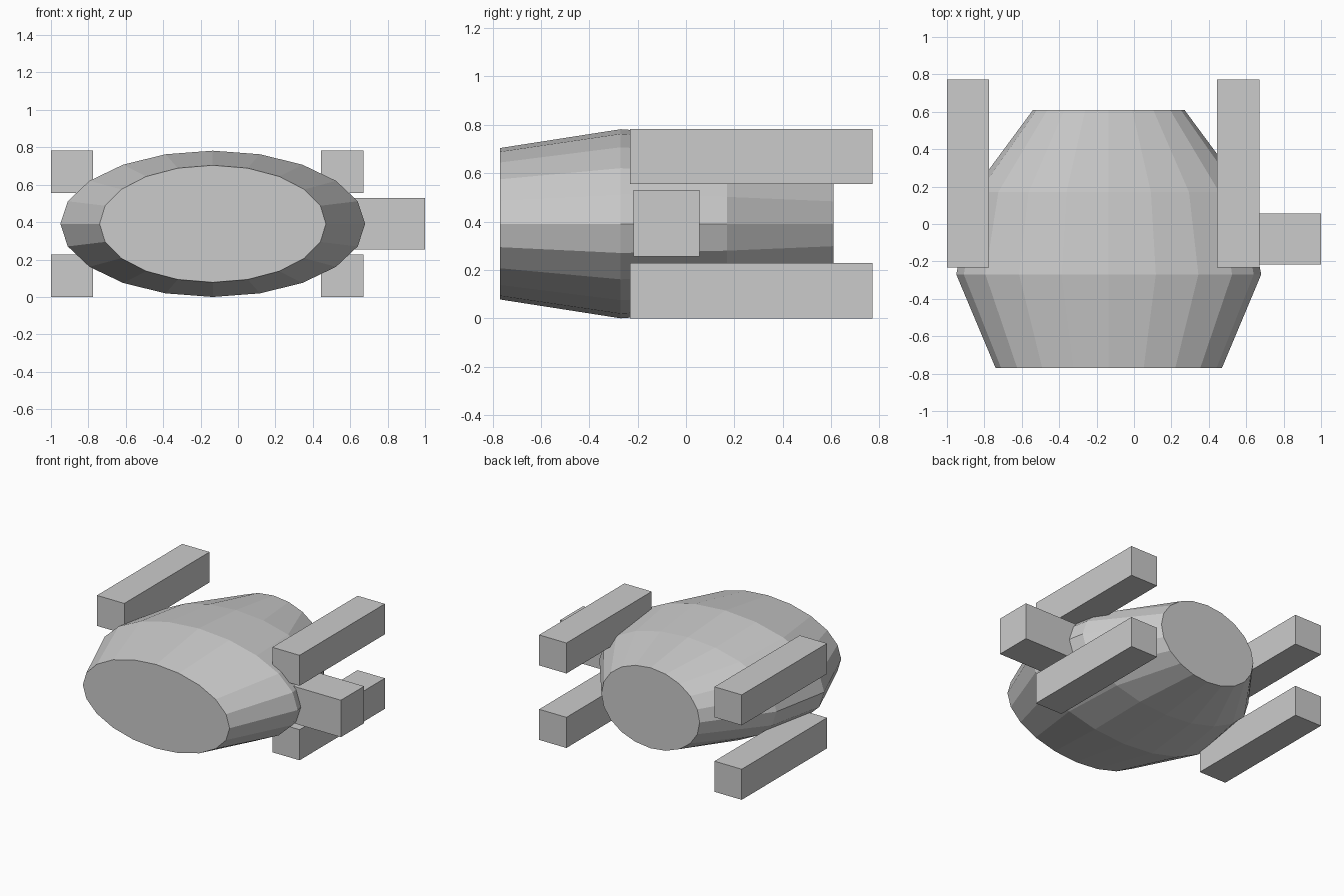
import bpy, bmesh
from math import cos, sin, pi

if "Cube" in bpy.data.objects:
    bpy.data.objects.remove(bpy.data.objects["Cube"])


def make_object(name, bm):
    bmesh.ops.recalc_face_normals(bm, faces=bm.faces)
    mesh = bpy.data.meshes.new(name)
    bm.to_mesh(mesh)
    bm.free()
    obj = bpy.data.objects.new(name, mesh)
    bpy.context.collection.objects.link(obj)
    return obj


def box(name, x0, x1, y0, y1, z0, z1):
    bm = bmesh.new()
    bmesh.ops.create_cube(bm, size=1)
    for v in bm.verts:
        v.co = ((x0 + x1) / 2 + v.co.x * (x1 - x0),
                (y0 + y1) / 2 + v.co.y * (y1 - y0),
                (z0 + z1) / 2 + v.co.z * (z1 - z0))
    return make_object(name, bm)


def elliptical_hull(name, cx, cz, sections, sides=20):
    bm = bmesh.new()
    rings = []
    for y, half_w, half_h in sections:
        rings.append([bm.verts.new((cx + half_w * cos(2 * pi * i / sides), y,
                                    cz + half_h * sin(2 * pi * i / sides)))
                      for i in range(sides)])
    for a, b in zip(rings, rings[1:]):
        for i in range(sides):
            j = (i + 1) % sides
            bm.faces.new((a[i], a[j], b[j], b[i]))
    bm.faces.new(rings[0])
    bm.faces.new(rings[-1])
    return make_object(name, bm)


# Main body: flat-ended faceted hull, (y, half width, half height)
elliptical_hull("body", -0.135, 0.391, [
    (-0.77, 0.605, 0.313),
    (-0.27, 0.815, 0.391),
    (0.17, 0.73, 0.36),
    (0.61, 0.405, 0.30),
])

# Four long bars around the rear
for side, x0, x1 in (("left", -1.0, -0.775), ("right", 0.445, 0.67)):
    for level, z0, z1 in (("lower", 0.0, 0.228), ("upper", 0.555, 0.782)):
        box(f"{level}_{side}_bar", x0, x1, -0.232, 0.772, z0, z1)

# Block sticking out of the right side
box("side_block", 0.45, 1.0, -0.217, 0.056, 0.255, 0.53)
